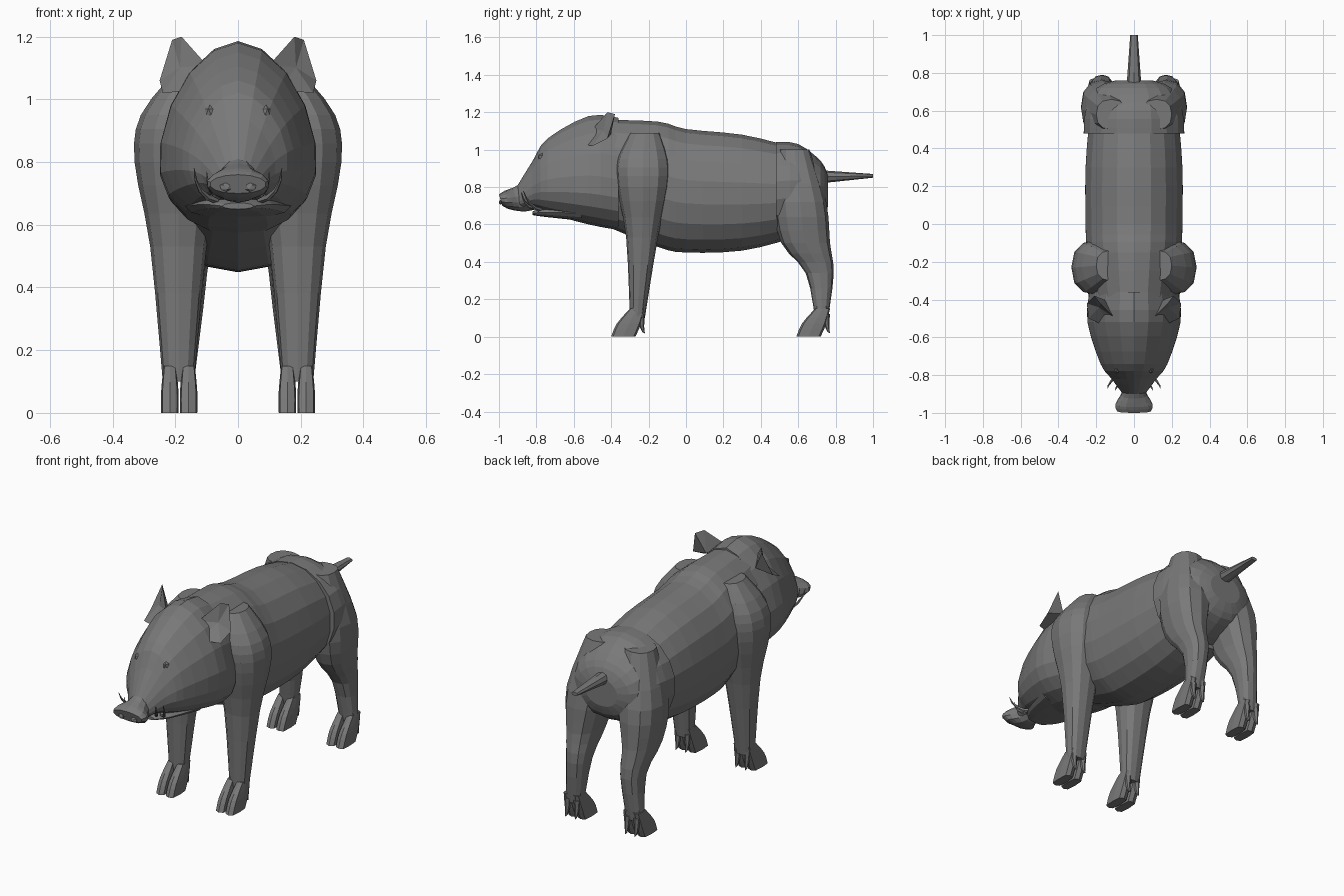
import bpy
import bmesh
from math import sin, cos, pi, copysign
from mathutils import Vector, Matrix

if "Cube" in bpy.data.objects:
    bpy.data.objects.remove(bpy.data.objects["Cube"], do_unlink=True)

grey = (.19, .19, .19, 1)
hide = bpy.data.materials.new("dark grey hide")
hide.use_nodes = True
hide.diffuse_color = grey
hide.node_tree.nodes["Principled BSDF"].inputs["Base Color"].default_value = grey


def finish(name, bm, mirror=False):
    """Turn a bmesh into a flat shaded object, optionally mirrored across x."""
    bmesh.ops.recalc_face_normals(bm, faces=bm.faces)
    mesh = bpy.data.meshes.new(name)
    bm.to_mesh(mesh)
    bm.free()
    mesh.materials.append(hide)
    obj = bpy.data.objects.new(name, mesh)
    bpy.context.collection.objects.link(obj)
    if mirror:
        modifier = obj.modifiers.new("mirror", 'MIRROR')
        modifier.use_mirror_merge = False


def loft(name, rings, mirror=False):
    """Skin a list of equal point rings and cap both ends."""
    bm = bmesh.new()
    loops = [[bm.verts.new(point) for point in ring] for ring in rings]
    for near, far in zip(loops, loops[1:]):
        for i in range(len(near)):
            bm.faces.new((near[i - 1], near[i], far[i], far[i - 1]))
    bm.faces.new(loops[0])
    bm.faces.new(loops[-1])
    finish(name, bm, mirror)


def flowing(stations, steps=3):
    """Fill in stations along a smooth curve through the given ones."""
    knots = [Vector(station) for station in stations]
    padded = [knots[0]] + knots + [knots[-1]]
    for a, b, c, d in zip(padded, padded[1:], padded[2:], padded[3:]):
        for step in range(steps):
            t = step / steps
            bend = 2 * a - 5 * b + 4 * c - d
            twist = 3 * (b - c) + d - a
            yield b + (c - a + (bend + twist * t) * t) * (t / 2)
    yield knots[-1]


def oval(sides, upper, lower):
    """Unit superellipse points, the first one at the top."""
    for i in range(sides):
        angle = 2 * pi * i / sides + pi / 2
        across, up = cos(angle), sin(angle)
        power = 2 / (lower if up < 0 else upper)
        yield (copysign(abs(across) ** power, across),
               copysign(abs(up) ** power, up))


def trunk(name, stations, sides=18, waist=.5, upper=2, lower=2.2, shear=0):
    """Sections along y, given as (y, top, bottom, half width)."""
    rings = []
    for y, top, bottom, width in flowing(stations):
        middle = bottom + waist * (top - bottom)
        ring = []
        for across, up in oval(sides, upper, lower):
            reach = top - middle if up > 0 else middle - bottom
            z = middle + up * reach
            ring.append((across * width, y + shear * (top - z), z))
        rings.append(ring)
    loft(name, rings)


def limb(name, stations, sides=12, power=2.4):
    """Mirrored sections along z: (z, inner x, outer x, front y, back y)."""
    rings = []
    for z, inner, outer, front, back in flowing(stations):
        rings.append([((inner + outer + across * (outer - inner)) / 2,
                       (front + back + along * (back - front)) / 2, z)
                      for across, along in oval(sides, power, power)])
    loft(name, rings, mirror=True)


def spike(name, root, reach, rise, radius, steps=4, sides=6):
    """Mirrored tapering horn that starts along reach and turns into rise."""
    root, reach, rise = Vector(root), Vector(reach), Vector(rise)
    rings = []
    for step in range(steps + 1):
        turn = step / steps * pi / 2
        centre = root + reach * sin(turn) + rise * (1 - cos(turn))
        heading = reach * cos(turn) + rise * sin(turn)
        aim = heading.to_track_quat('Z', 'Y')
        size = radius * (1 - .9 * step / steps)
        rings.append([centre + aim @ Vector((across * size, up * size, 0))
                      for across, up in oval(sides, 2, 2)])
    loft(name, rings, mirror=True)


# Barrel of the body, from neck to loin
trunk("body", [(-.45, 1.16, .6, .2), (-.15, 1.15, .48, .25), (0, 1.11, .45, .26),
               (.3, 1.08, .46, .26), (.55, 1.02, .52, .24)])

# Rump shell, slightly wider than the barrel
trunk("hindquarters", [(.48, 1.04, .53, .27), (.6, 1.03, .56, .26),
                       (.72, .94, .62, .2), (.76, .86, .7, .1)])

# Head with a wedge shaped crown
trunk("head", [(-.36, 1.17, .57, .24), (-.52, 1.18, .6, .25), (-.74, 1.06, .66, .18),
               (-.82, .94, .69, .12), (-.9, .81, .68, .06)], waist=.36, upper=1.8)

# Snout flaring into the slanted nose disc
trunk("snout", [(-.83, .88, .69, .09), (-.9, .81, .67, .06), (-.97, .78, .68, .1),
                (-1, .76, .7, .09)], sides=14, shear=.3)

# Lower jaw below the open mouth
trunk("lower_jaw", [(-.56, .7, .62, .17), (-.75, .69, .64, .11), (-.82, .67, .65, .05)],
      sides=12)

# Tail
trunk("tail", [(.72, .89, .82, .04), (1, .87, .85, .02)], sides=8)

# Front legs including the shoulder
limb("front_legs", [(1.09, .05, .2, -.3, -.14), (.95, .05, .31, -.37, -.09),
                    (.8, .05, .33, -.37, -.09), (.53, .1, .28, -.32, -.15),
                    (.1, .14, .24, -.3, -.22)])

# Hind legs including the thigh
limb("hind_legs", [(1, .04, .2, .5, .66), (.72, .04, .28, .47, .75),
                   (.5, .09, .26, .51, .77), (.34, .11, .23, .64, .79),
                   (.1, .14, .24, .69, .76)])

# Cloven hooves and dewclaws, the same for every foot
toe_width = .055
for foot, heel in (("front", -.22), ("hind", .77)):
    for side, inner in (("inner", .13), ("outer", .19)):
        outer = inner + toe_width
        middle = (inner + outer) / 2
        limb(f"{foot}_{side}_toes",
             [(.15, middle - .02, middle + .02, heel - .08, heel),
              (.07, inner, outer, heel - .15, heel - .02),
              (0, inner, outer, heel - .18, heel - .05)], sides=8, power=4)
        spike(f"{foot}_{side}_dewclaws", (middle, heel - .02, .12),
              (0, 0, -.1), (0, .02, 0), radius=.02)

# Ears: a rim fanned to a hollow in front and a bulge behind
bm = bmesh.new()
rim = [bm.verts.new(point) for point in (
    (.1, -.5, 1.11), (.18, -.42, 1.2), (.21, -.38, 1.19),
    (.25, -.42, 1.06), (.24, -.5, 1.02), (.13, -.55, 1.03))]
centre = sum((vert.co for vert in rim), Vector()) / len(rim)
hollow = bm.verts.new(centre + Vector((0, .02, 0)))
bulge = bm.verts.new(centre + Vector((-.03, .06, -.02)))
for i in range(len(rim)):
    bm.faces.new((rim[i - 1], rim[i], hollow))
    bm.faces.new((rim[i], rim[i - 1], bulge))
finish("ears", bm, mirror=True)

# Tusks curling out and up
spike("large_tusks", (.07, -.78, .68), (.07, -.06, 0), (0, -.03, .1), radius=.014)
spike("small_tusks", (.06, -.82, .69), (.04, -.05, 0), (0, -.01, .08), radius=.011)

# Eyes and nostril bumps
for name, spot, size in (("eyes", (.09, -.77, .96), (.016, .022, .022)),
                         ("nostrils", (.04, -.99, .72), (.02, .01, .015))):
    bm = bmesh.new()
    placement = Matrix.LocRotScale(Vector(spot), None, Vector(size))
    bmesh.ops.create_icosphere(bm, subdivisions=1, radius=1, matrix=placement)
    finish(name, bm, mirror=True)
